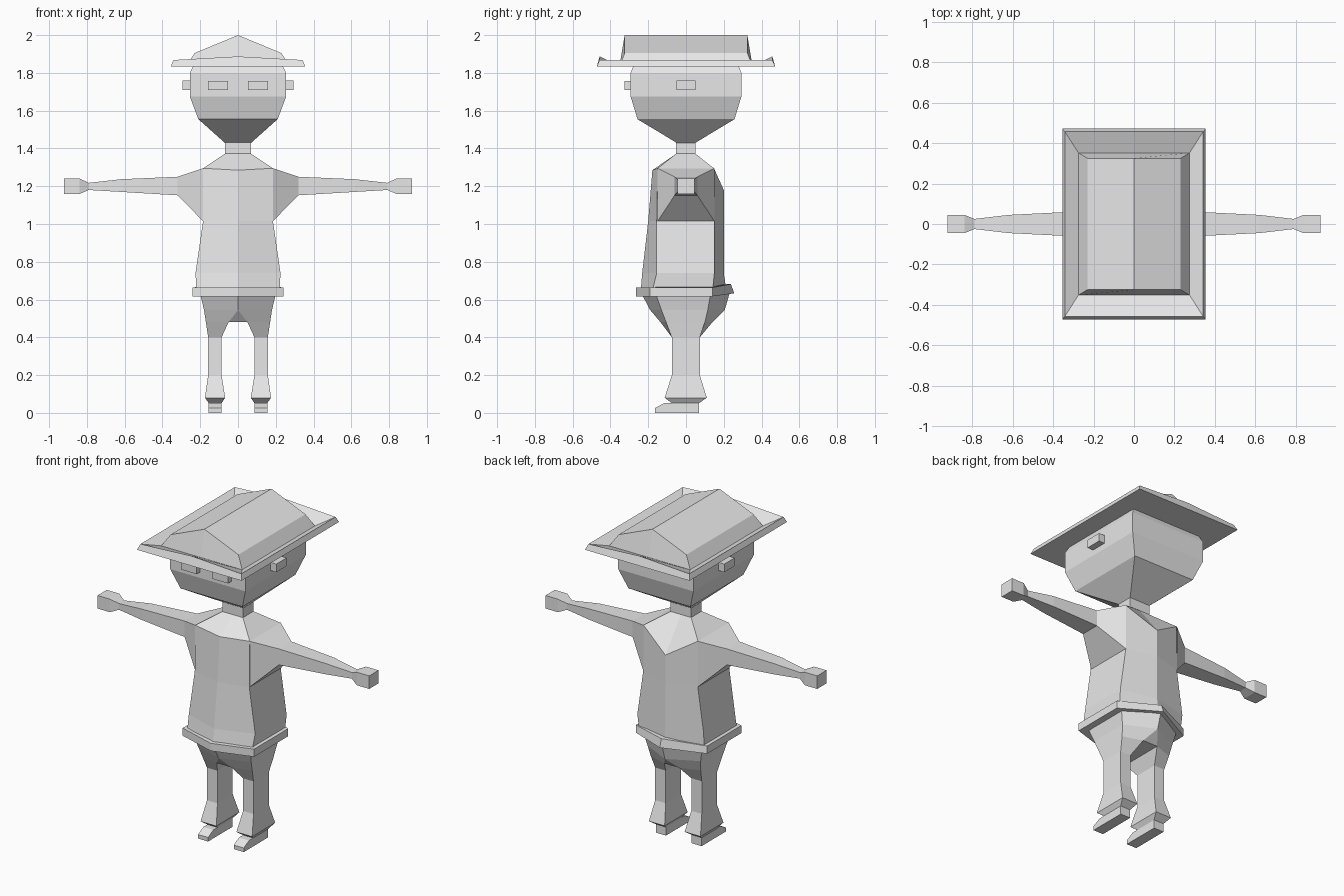
import bpy
import bmesh

cube = bpy.data.objects.get("Cube")
if cube:
    bpy.data.objects.remove(cube, do_unlink=True)

GREY = (0.8, 0.8, 0.8, 1.0)
grey = bpy.data.materials.new("light_grey")
grey.use_nodes = True
grey.diffuse_color = GREY
grey.node_tree.nodes["Principled BSDF"].inputs["Base Color"].default_value = GREY


def loft(name, rings, mirror=False, cap_start=True, cap_end=True):
    """Skin a list of equal-length point rings into a flat-shaded part."""
    bm = bmesh.new()
    loops = [[bm.verts.new(p) for p in ring] for ring in rings]
    n = len(loops[0])
    for a, b in zip(loops, loops[1:]):
        for i in range(n):
            j = (i + 1) % n
            bm.faces.new((a[i], a[j], b[j], b[i]))
    if cap_start:
        bm.faces.new(loops[0])
    if cap_end:
        bm.faces.new(loops[-1])
    bmesh.ops.remove_doubles(bm, verts=bm.verts, dist=0.0005)
    bmesh.ops.recalc_face_normals(bm, faces=bm.faces)
    mesh = bpy.data.meshes.new(name)
    bm.to_mesh(mesh)
    bm.free()
    mesh.materials.append(grey)
    obj = bpy.data.objects.new(name, mesh)
    bpy.context.collection.objects.link(obj)
    if mirror:
        mod = obj.modifiers.new("mirror", 'MIRROR')
        mod.use_mirror_merge = False
    return obj


def rect(x0, x1, y0, y1, z):
    return [(x0, y0, z), (x1, y0, z), (x1, y1, z), (x0, y1, z)]


def box(name, x, y, z, mirror=False):
    return loft(name, [rect(*x, *y, h) for h in z], mirror)


def hexa(sx, front, mid_front, back, mid_back, z, z_front=None, z_back=None):
    """Six-point ring with folded front and back centre lines."""
    zf = z if z_front is None else z_front
    zb = z if z_back is None else z_back
    return [(0, mid_front, zf), (sx, front, z), (sx, back, z),
            (0, mid_back, zb), (-sx, back, z), (-sx, front, z)]


def gable(sx, sy, z_side, z_mid):
    return hexa(sx, -sy, -sy, sy, sy, z_side, z_mid, z_mid)


# Hat: raised brim edge, sunken gutter, gabled crown
loft("hat", [gable(0.355, 0.472, 1.835, 1.835),
             gable(0.342, 0.457, 1.868, 1.887),
             gable(0.275, 0.352, 1.835, 1.835),
             gable(0.23, 0.325, 1.905, 2.0),
             gable(0, 0.318, 2.0, 2.0)], cap_end=False)

# Head with tapered jaw, ears and eyes
head = [(0.07, 0.05, 1.43), (0.21, 0.257, 1.555), (0.255, 0.293, 1.675),
        (0.255, 0.293, 1.8), (0.235, 0.277, 1.84)]
loft("head", [rect(-x, x, -y, y, z) for x, y, z in head])
box("ear", (0.24, 0.295), (-0.05, 0.05), (1.71, 1.76), True)
box("eye", (0.053, 0.16), (-0.325, -0.28), (1.71, 1.757), True)
box("neck", (-0.07, 0.07), (-0.052, 0.05), (1.36, 1.44))

# Shirt body
loft("torso", [hexa(0.22, -0.18, -0.24, 0.14, 0.215, 0.64),
               hexa(0.225, -0.155, -0.232, 0.15, 0.2, 0.74),
               hexa(0.185, -0.155, -0.2, 0.15, 0.2, 1.015),
               hexa(0.185, -0.15, -0.178, 0.148, 0.2, 1.295, 1.285, 1.18),
               hexa(0.07, -0.052, -0.052, 0.05, 0.05, 1.372)])

# Sleeve, forearm, wrist and block hand
arm = [(0.185, 0.15, 1.015, 1.295), (0.32, 0.06, 1.152, 1.25),
       (0.62, 0.045, 1.17, 1.237), (0.79, 0.025, 1.18, 1.218),
       (0.838, 0.045, 1.16, 1.24), (0.922, 0.045, 1.16, 1.24)]
loft("arm", [[(x, -w, lo), (x, w, lo), (x, w, hi), (x, -w, hi)]
             for x, w, lo, hi in arm], True, cap_start=False)

# Belt, lifted at the back
loft("belt", [hexa(0.242, -0.19, -0.265, 0.14, 0.255, 0.617, 0.617, 0.633),
              hexa(0.242, -0.19, -0.265, 0.14, 0.238, 0.664, 0.664, 0.682)])


# Hips, closing to a flat crotch between the legs
def hip_ring(cx, sx, front, mid_front, back, mid_back, z):
    half = [(cx, mid_front, z), (sx, front, z), (sx, back, z), (cx, mid_back, z)]
    return half + [(-x, y, h) for x, y, h in reversed(half)]


loft("hips", [hip_ring(0, 0.2, -0.16, -0.235, 0.13, 0.23, 0.63),
              hip_ring(0, 0.18, -0.13, -0.19, 0.115, 0.205, 0.545),
              hip_ring(0.05, 0.17, -0.105, -0.135, 0.1, 0.14, 0.48)])

# Trouser legs with flared cuffs
thigh = [(0.05, -0.135, 0.48), (0.17, -0.105, 0.48),
         (0.17, 0.1, 0.48), (0.05, 0.14, 0.48)]
leg = [(0.087, 0.158, -0.075, 0.073, 0.4), (0.087, 0.158, -0.075, 0.073, 0.2),
       (0.068, 0.175, -0.113, 0.11, 0.08), (0.087, 0.155, -0.075, 0.07, 0.052),
       (0.087, 0.155, -0.075, 0.07, 0.04)]
loft("leg", [thigh] + [rect(*r) for r in leg], True, cap_start=False)

# Shoes with a sloped toe
sole = [(-0.165, 0), (0.07, 0), (0.07, 0.052), (-0.115, 0.052), (-0.165, 0.025)]
loft("shoe", [[(x, y, z) for y, z in sole] for x in (0.087, 0.155)], True)
